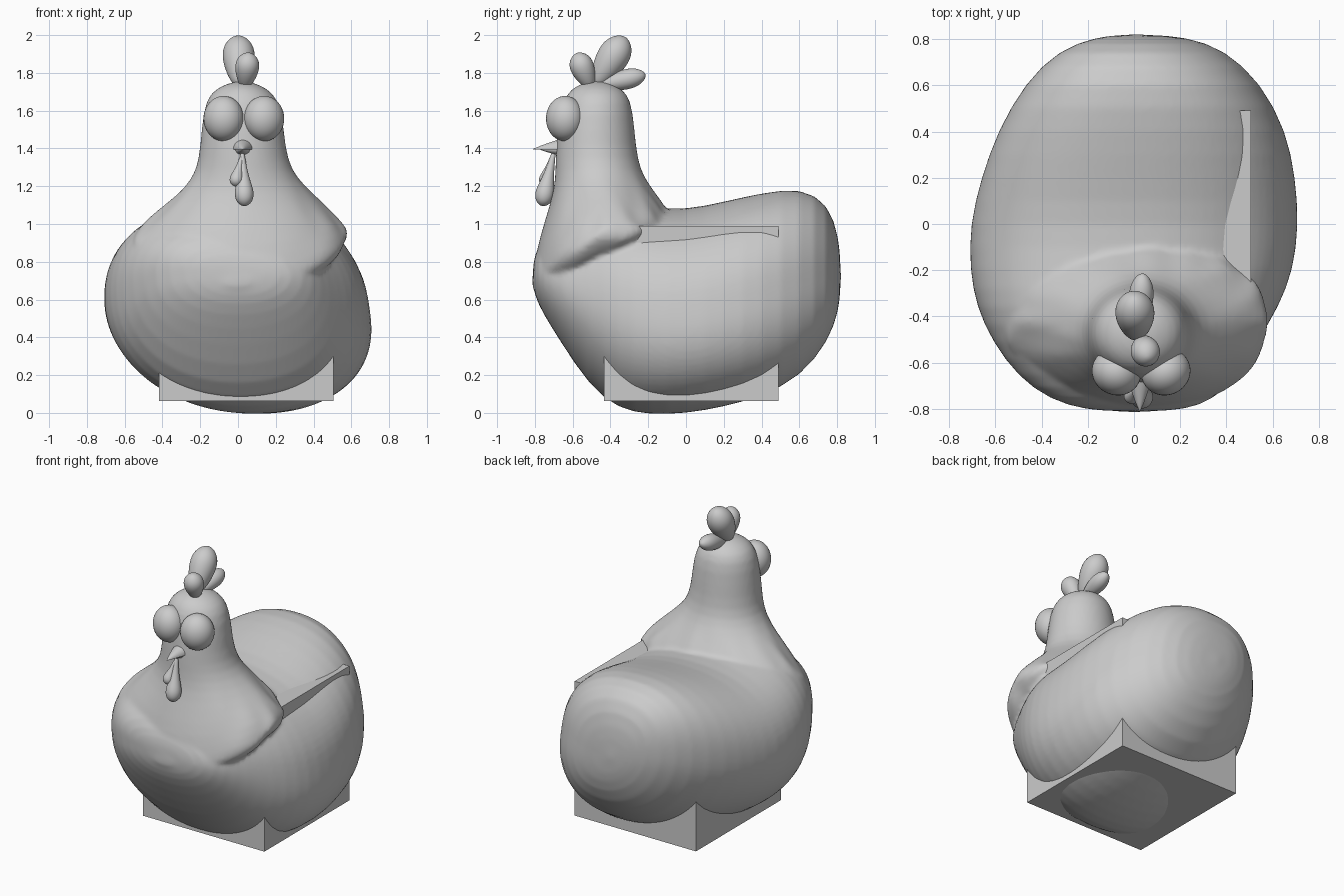
import bpy, bmesh, random
from math import cos, sin, pi, radians
from mathutils import Vector

if "Cube" in bpy.data.objects:
    bpy.data.objects.remove(bpy.data.objects["Cube"])

random.seed(4)
N = 40


def add_loft(bm, rings, start, end):
    """Closed skin through rings of points, with a pole at each end."""
    vr = [[bm.verts.new(p) for p in r] for r in rings]
    a, b = bm.verts.new(start), bm.verts.new(end)
    n = len(vr[0])
    for i in range(n):
        j = (i + 1) % n
        for r0, r1 in zip(vr, vr[1:]):
            bm.faces.new((r0[i], r0[j], r1[j], r1[i]))
        bm.faces.new((a, vr[0][j], vr[0][i]))
        bm.faces.new((b, vr[-1][i], vr[-1][j]))


def finish(bm, name, subsurf=0):
    # normals per closed piece
    bmesh.ops.recalc_face_normals(bm, faces=bm.faces)
    for f in bm.faces:
        f.smooth = True
    me = bpy.data.meshes.new(name)
    bm.to_mesh(me)
    bm.free()
    ob = bpy.data.objects.new(name, me)
    bpy.context.collection.objects.link(ob)
    if subsurf:
        m = ob.modifiers.new("subsurf", 'SUBSURF')
        m.levels = m.render_levels = subsurf
    return ob


def spow(v, e):
    return abs(v) ** e * (1 if v >= 0 else -1)


# Torso: upright cross-sections along y, rolled slightly to one side
torso = [  # y, z bottom, z top, x left, x right, roll at the bottom
    (.81, .54, .93, -.15, .21, .08), (.755, .38, 1.11, -.32, .38, .1),
    (.61, .19, 1.195, -.47, .54, .11), (.4, .085, 1.165, -.59, .65, .12),
    (.2, .03, 1.12, -.66, .69, .12), (0, -.005, 1.075, -.71, .705, .12),
    (-.2, -.012, 1.09, -.71, .685, .1), (-.36, .02, 1.11, -.68, .625, .06),
    (-.51, .14, 1.08, -.61, .535, .03), (-.66, .37, 1.0, -.5, .44, .02),
    (-.76, .53, .93, -.36, .35, 0), (-.805, .63, .83, -.2, .22, 0)]
bm = bmesh.new()
rings = []
for y, zb, zt, xl, xr, roll in torso:
    ring = []
    for i in range(N):
        c, s = cos(2 * pi * i / N), sin(2 * pi * i / N)
        e = .87 if s > 0 else .94
        x = (xl + xr) / 2 + (xr - xl) / 2 * spow(c, e)
        x += -roll * s if s < 0 else -.06 * s
        ring.append((x, y, (zb + zt) / 2 + (zt - zb) / 2 * spow(s, e)))
    rings.append(ring)
add_loft(bm, rings, (0, .822, .72), (0, -.812, .73))

# Head, neck and ruffled feather collar: cross-sections going down, dropping at the front
neck = [  # z, x left, x right, y front, y back, ruffle, front drop
    (1.74, -.07, .11, -.57, -.38, 0, 0), (1.695, -.15, .19, -.63, -.31, 0, 0),
    (1.6, -.185, .235, -.67, -.28, 0, 0), (1.4, -.2, .25, -.69, -.265, 0, 0),
    (1.28, -.22, .285, -.69, -.24, 0, 0), (1.19, -.285, .36, -.7, -.185, .008, .02),
    (1.1, -.39, .46, -.74, -.12, .016, .06), (1.02, -.495, .545, -.785, -.06, .024, .13),
    (.96, -.555, .59, -.812, -.04, .03, .21), (.92, -.57, .59, -.818, -.05, .03, .25),
    (.87, -.54, .54, -.8, -.1, .02, .24), (.8, -.46, .46, -.73, -.15, 0, .2)]
rings = []
for z, xl, xr, yf, yb, ruf, drop in neck:
    ring = []
    for i in range(N):
        a = 2 * pi * i / N
        front = max(0, -sin(a)) ** 1.3
        amt = ruf * (1 - .75 * front)   # the breast stays smoother than the sides
        k = 1 + random.uniform(-1, 1) * amt
        ring.append(((xl + xr) / 2 + (xr - xl) / 2 * cos(a) * k,
                     (yf + yb) / 2 + (yb - yf) / 2 * sin(a) * k,
                     z - drop * front + random.uniform(-1, 1) * amt))
    rings.append(ring)
add_loft(bm, rings, (.02, -.47, 1.762), (0, -.45, .66))
body = finish(bm, "body", 1)
rm = body.modifiers.new("fuse", 'REMESH')
rm.mode, rm.voxel_size, rm.use_smooth_shade = 'VOXEL', .015, True
sm = body.modifiers.new("soften", 'SMOOTH')
sm.factor, sm.iterations = .5, 4

# Cube showing at the base corners and along one side of the back
bpy.ops.mesh.primitive_cube_add(size=.925, location=(.043, .028, .5265))
bpy.context.object.name = "inner_box"

# Eyes
for name, x, tilt in (("eye_left", -.076, -25), ("eye_right", .138, 25)):
    bpy.ops.mesh.primitive_uv_sphere_add(segments=32, ring_count=20, radius=1,
                                         location=(x, -.64, 1.558))
    eye = bpy.context.object
    eye.name = name
    eye.scale = (.108, .1, .12)
    eye.rotation_euler = (0, 0, radians(tilt))
    bpy.ops.object.shade_smooth()


# Comb lobes and wattles: teardrops from a thin root to a fat tip
def teardrop(name, p0, p1, r, profile):
    p0, p1 = Vector(p0), Vector(p1)
    d = p1 - p0
    q = d.to_track_quat('Z', 'Y')
    bm = bmesh.new()
    rings = [[p0 + d * t + q @ Vector((cos(2 * pi * i / 12), sin(2 * pi * i / 12), 0)) * r * w
              for i in range(12)] for t, w in profile]
    add_loft(bm, rings, p0, p1)
    finish(bm, name, 2)


lobe = [(.04, .4), (.2, .7), (.42, .96), (.65, 1.07), (.83, .9), (.95, .52), (.99, .2)]
drop = [(.02, .25), (.3, .4), (.55, .72), (.75, 1.05), (.9, .88), (.97, .5), (.995, .2)]
teardrop("comb_front", (.035, -.505, 1.72), (.058, -.58, 1.905), .064, lobe)
teardrop("comb_middle", (.01, -.485, 1.73), (0, -.32, 1.99), .086, lobe)
teardrop("comb_back", (.02, -.47, 1.73), (.038, -.214, 1.79), .054, lobe)
teardrop("wattle_long", (.022, -.7, 1.38), (.036, -.762, 1.095), .053, drop)
teardrop("wattle_short", (.02, -.71, 1.36), (-.017, -.752, 1.2), .038, drop)

# Beak halves: half cones meeting on a flat line
for name, sgn, w, h, tip in (("beak_upper", 1, .06, .06, -.812),
                             ("beak_lower", -1, .05, .038, -.775)):
    bm = bmesh.new()
    rings = []
    for t in (0, .25, .5, .75, .95):
        k = (1 - t) ** .85
        y = -.65 + t * (tip + .65)
        rings.append([(.025 + w * k * cos(pi * i / 12), y, 1.395 + sgn * h * k * sin(pi * i / 12))
                      for i in range(13)])
    add_loft(bm, rings, (.025, -.65, 1.395), (.025, tip, 1.395))
    ob = finish(bm, name)
    bpy.context.view_layer.objects.active = ob
    bpy.ops.object.select_all(action='DESELECT')
    ob.select_set(True)
    bpy.ops.object.shade_smooth_by_angle(angle=radians(40))
